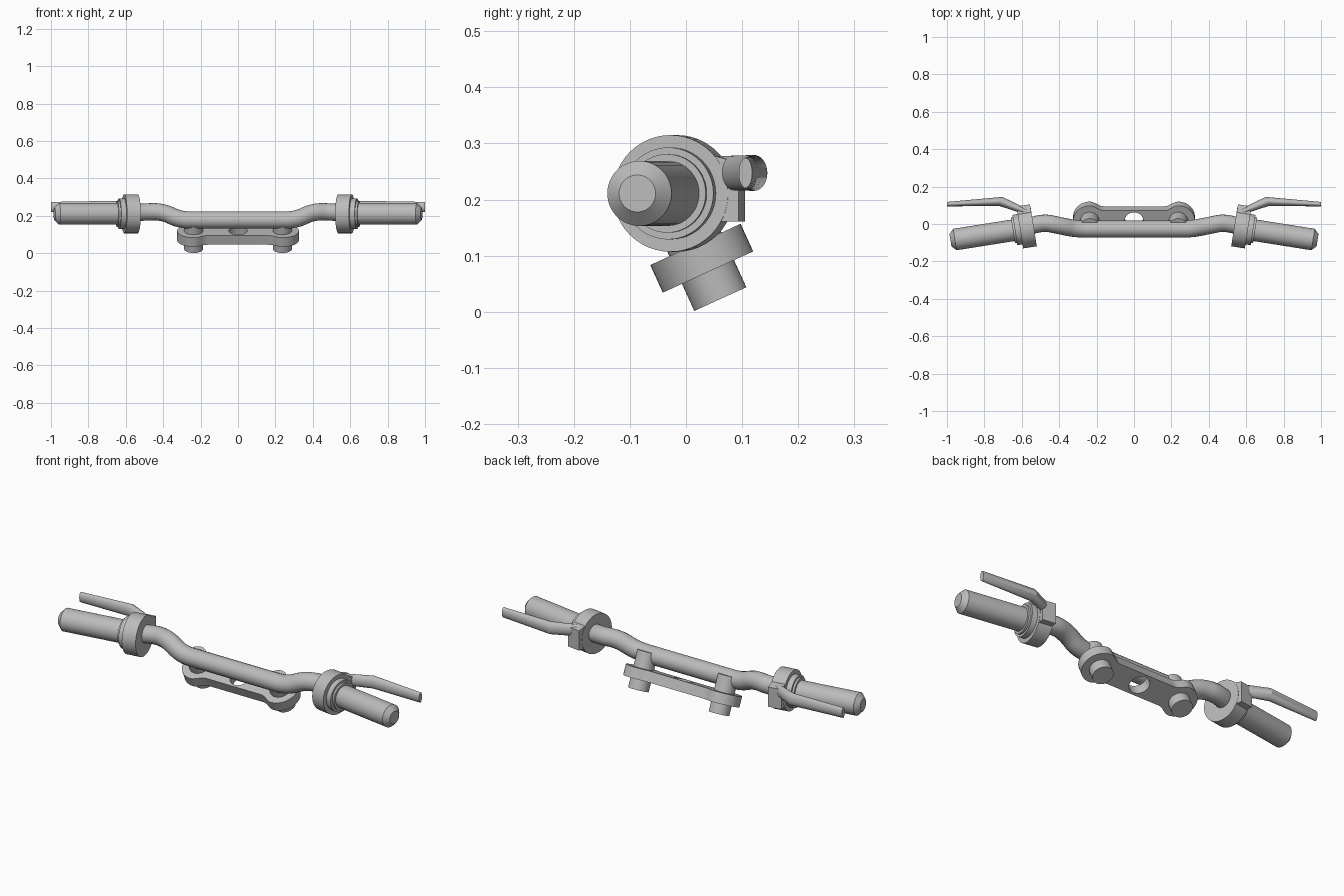
import bpy, bmesh
from math import sin, cos, pi, radians
from mathutils import Matrix, Vector

cube = bpy.data.objects.get("Cube")
if cube:
    bpy.data.objects.remove(cube, do_unlink=True)

metal = bpy.data.materials.new("plain grey")
metal.use_nodes = True
GREY = (0.5, 0.5, 0.5, 1)
metal.diffuse_color = GREY
metal.node_tree.nodes["Principled BSDF"].inputs["Base Color"].default_value = GREY


def add_object(name, data, matrix=Matrix(), mirror=False):
    data.materials.append(metal)
    ob = bpy.data.objects.new(name, data)
    bpy.context.collection.objects.link(ob)
    if mirror:
        data.transform(matrix)
        ob.modifiers.new("other side", "MIRROR")
    else:
        ob.matrix_world = matrix
    bpy.ops.object.select_all(action="DESELECT")
    ob.select_set(True)
    bpy.context.view_layer.objects.active = ob
    if ob.type == "CURVE":
        bpy.ops.object.convert(target="MESH")
    bpy.ops.object.shade_smooth_by_angle(angle=radians(30))
    return ob


def loft(name, rings, matrix=Matrix()):
    """Skin a list of equal-length rings, cap both ends and mirror in x."""
    bm = bmesh.new()
    loops = [[bm.verts.new(p) for p in ring] for ring in rings]
    n = len(loops[0])
    for a, b in zip(loops, loops[1:]):
        for i in range(n):
            j = (i + 1) % n
            bm.faces.new((a[i], a[j], b[j], b[i]))
    bm.faces.new(loops[0])
    bm.faces.new(loops[-1])
    bmesh.ops.recalc_face_normals(bm, faces=bm.faces)
    mesh = bpy.data.meshes.new(name)
    bm.to_mesh(mesh)
    bm.free()
    return add_object(name, mesh, matrix, mirror=True)


def lathe(name, profile, matrix, n=48):
    """Turn (height, radius) pairs about local z."""
    turn = [2 * pi * i / n for i in range(n)]
    return loft(name, [[(r * cos(a), r * sin(a), h) for a in turn] for h, r in profile], matrix)


# Handlebar tube, low in the middle and swept up and back to the grips
half = [(0.2, -0.027, 0.178), (0.31, -0.027, 0.178), (0.4, -0.008, 0.222),
        (0.5, 0.012, 0.222), (0.6, -0.026, 0.212)]
path = [(-x, y, z) for x, y, z in reversed(half)] + half
tube = bpy.data.curves.new("handlebar", "CURVE")
tube.dimensions = "3D"
tube.bevel_depth = 0.046
tube.bevel_resolution = 8
tube.use_fill_caps = True
spline = tube.splines.new("NURBS")
spline.points.add(len(path) - 1)
for point, co in zip(spline.points, path):
    point.co = (*co, 1)
spline.order_u = 3
spline.use_endpoint_u = True
spline.resolution_u = 12
add_object("handlebar", tube)

# Grips and collars share one tilted axis
hub = Matrix.Translation((0.5725, -0.022, 0.211)) @ Matrix.Rotation(radians(-9), 4, "Z")
axis = hub @ Matrix.Rotation(pi / 2, 4, "Y")
lathe("grip", [(0, 0.058), (0.39, 0.058), (0.414, 0.033)], axis)
lathe("lever_collar", [(-0.037, 0.104), (0.037, 0.104)], axis)
lathe("grip_flange", [(0.03, 0.082), (0.065, 0.082), (0.065, 0.07), (0.076, 0.07)], axis)

# Lever mount block behind each collar
block = [[(x, y, z) for y, z in ((0, -0.05), (0.123, -0.05), (0.123, 0.055),
                                 (0.082, 0.066), (0, 0.066))] for x in (-0.036, 0.036)]
loft("lever_mount", block, hub)

# Brake levers: oval sections given by centre x, y, half slant, half depth, half height
sections = [(0.565, 0.061, -0.01, 0.012, 0.03),
            (0.713, 0.121, -0.009, 0.024, 0.032),
            (1.0, 0.106, 0, 0.012, 0.027)]
angles = [2 * pi * i / 32 for i in range(32)]
loft("brake_lever", [[(x + s * cos(a), y + d * cos(a), 0.2475 + h * sin(a)) for a in angles]
                     for x, y, s, d, h in sections])

# Clamp plate: round ends, narrower waist and a central hole
R, END, WAIST, FADE = 0.0885, 0.237, 0.061, 0.075
quarter = [(END + R * cos(i * pi / 24), R * sin(i * pi / 24)) for i in range(13)]
quarter += [(END - FADE * i / 8, WAIST + (R - WAIST) * (1 + cos(pi * i / 8)) / 2)
            for i in range(1, 9)]
top = quarter + [(-x, y) for x, y in reversed(quarter)]
outline = top + [(x, -y) for x, y in reversed(top[1:-1])]
hole = [(0.05 * cos(a), 0.05 * sin(a)) for a in angles]
plate = bpy.data.curves.new("clamp_plate", "CURVE")
plate.dimensions = "2D"
plate.fill_mode = "BOTH"
plate.extrude = 0.027
for loop in (outline, hole):
    spline = plate.splines.new("POLY")
    spline.points.add(len(loop) - 1)
    for point, (x, y) in zip(spline.points, loop):
        point.co = (x, y, 0, 1)
    spline.use_cyclic_u = True
tilt = Matrix.Translation((0, 0.028, 0.0955)) @ Matrix.Rotation(radians(24.5), 4, "X")
add_object("clamp_plate", plate, tilt)

# Posts through the plate that carry the bar
lathe("clamp_post", [(-0.08, 0.051), (0.11, 0.051)],
      tilt @ Matrix.Translation((END, 0, 0)))
